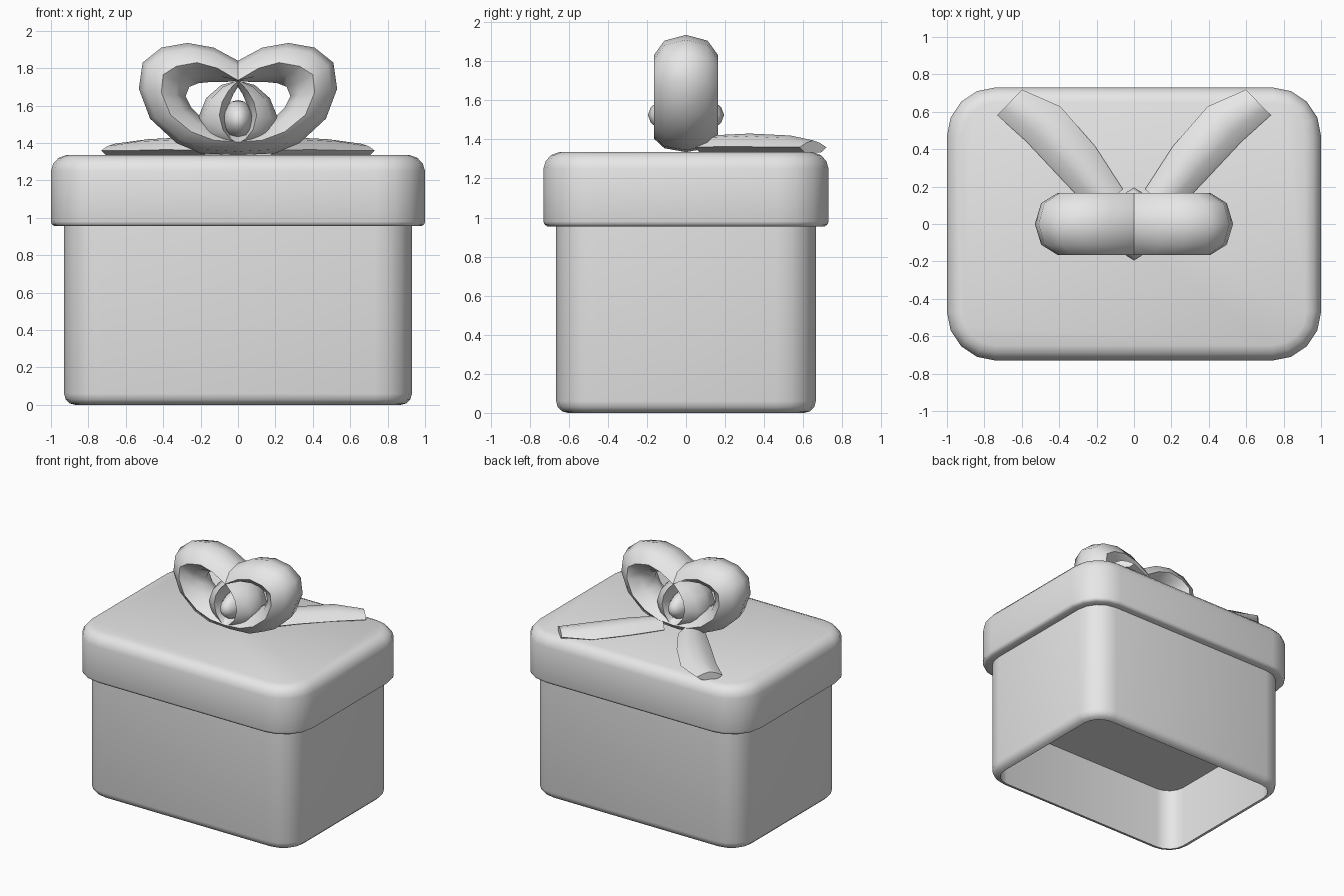
import bpy, bmesh
from math import sin, cos, pi, radians
from mathutils import Vector

if "Cube" in bpy.data.objects:
    bpy.data.objects.remove(bpy.data.objects["Cube"])

grey = bpy.data.materials.new("plain_grey")
grey.use_nodes = True
grey.diffuse_color = (0.8, 0.8, 0.8, 1)
grey.node_tree.nodes["Principled BSDF"].inputs["Base Color"].default_value = (0.8, 0.8, 0.8, 1)


def finish(name, bm, angle=40):
    """Turn a bmesh into a smooth shaded object."""
    bmesh.ops.recalc_face_normals(bm, faces=bm.faces)
    mesh = bpy.data.meshes.new(name)
    bm.to_mesh(mesh)
    bm.free()
    mesh.materials.append(grey)
    obj = bpy.data.objects.new(name, mesh)
    bpy.context.collection.objects.link(obj)
    bpy.ops.object.select_all(action='DESELECT')
    obj.select_set(True)
    bpy.context.view_layer.objects.active = obj
    bpy.ops.object.shade_smooth_by_angle(angle=radians(angle))
    return obj


def loft(rings, caps):
    """Skin closed rings of points, with optional caps at both ends."""
    bm = bmesh.new()
    rows = [[bm.verts.new(p) for p in ring] for ring in rings]
    n = len(rows[0])
    for a, b in zip(rows, rows[1:]):
        for i in range(n):
            j = (i + 1) % n
            bm.faces.new((a[i], a[j], b[j], b[i]))
    for row, cap in zip((rows[0], rows[-1]), caps):
        if cap:
            bm.faces.new(row)
    return bm


def rounded_rect(hx, hy, r, inset, z, segs=4):
    """Rounded rectangle ring, pulled inwards by inset."""
    pts = []
    for k, (sx, sy) in enumerate(((1, 1), (-1, 1), (-1, -1), (1, -1))):
        for s in range(segs + 1):
            a = (k + s / segs) * pi / 2
            pts.append((sx * (hx - r) + (r - inset) * cos(a),
                        sy * (hy - r) + (r - inset) * sin(a), z))
    return pts


def rounded_box(name, hx, hy, r, profile, caps):
    return finish(name, loft([rounded_rect(hx, hy, r, i, z) for i, z in profile], caps))


# Box body, open below with a recessed floor
rounded_box("box_body", 0.93, 0.665, 0.2,
            [(0.06, 0.5), (0.06, 0), (0.03, 0.008), (0.008, 0.03), (0, 0.06), (0, 1.0)],
            (True, True))

# Lid with a soft upper edge
rounded_box("box_lid", 1.0, 0.73, 0.26,
            [(0.08, 0.955), (0.02, 0.955), (0.005, 0.965), (0, 0.98), (0, 1.25),
             (0.012, 1.29), (0.04, 1.32), (0.08, 1.335)],
            (True, True))


def band(name, side, outer, rim, inner, half):
    """Bulged ribbon band; each station blends outer, rim and inner outlines."""
    rings = []
    for o, r, i in zip(outer, rim, inner):
        o, r, i = Vector(o), Vector(r), Vector(i)
        mid_out, mid_in = o.lerp(r, 0.28), i.lerp(r, 0.4)
        section = [(o, 0), (mid_out, -0.67), (r, -1), (mid_in, -0.6),
                   (i, 0), (mid_in, 0.6), (r, 1), (mid_out, 0.67)]
        rings.append([(side * p.x, y * half, p.y) for p, y in section])
    return finish(name, loft(rings, (False, False)), 50)


# Outlines as (x, z) pairs, from top centre round to bottom centre
loop_outer = [(0, 1.84), (.13, 1.91), (.27, 1.935), (.41, 1.91), (.51, 1.83),
              (.53, 1.69), (.47, 1.53), (.33, 1.4), (.2, 1.345), (0, 1.335)]
loop_rim = [(0, 1.735), (.11, 1.8), (.22, 1.83), (.33, 1.81), (.4, 1.765),
            (.41, 1.67), (.36, 1.55), (.25, 1.46), (.13, 1.415), (0, 1.405)]
loop_inner = [(0, 1.733), (.08, 1.725), (.16, 1.725), (.21, 1.72), (.26, 1.7),
              (.28, 1.65), (.25, 1.59), (.2, 1.54), (.1, 1.48), (0, 1.45)]
knot_outer = [(0, 1.735), (.09, 1.71), (.17, 1.64), (.215, 1.53), (.19, 1.44), (.1, 1.37), (0, 1.36)]
knot_rim = [(0, 1.735), (.05, 1.68), (.085, 1.62), (.1, 1.55), (.08, 1.47), (.04, 1.42), (0, 1.4)]
knot_inner = [(0, 1.7), (.025, 1.66), (.05, 1.6), (.06, 1.54), (.05, 1.47), (.025, 1.43), (0, 1.42)]

# Tail stations: centre x, centre y, half width, top z, edge z
tail_stations = [(.13, .115, .1, 1.42, 1.36), (.295, .325, .125, 1.43, 1.365),
                 (.485, .535, .13, 1.42, 1.36), (.665, .65, .095, 1.395, 1.36)]

for side, label in ((1, "left"), (-1, "right")):
    band("bow_loop_" + label, side, loop_outer, loop_rim, loop_inner, 0.165)
    band("knot_wrap_" + label, side, knot_outer, knot_rim, knot_inner, 0.16)
    # Ribbon tail lying on the lid
    rings = []
    for x, y, w, top, edge in tail_stations:
        section = [(-1, edge), (-0.5, top - 0.012), (0, top), (0.5, top - 0.012),
                   (1, edge), (0.6, 1.333), (-0.6, 1.333)]
        rings.append([(side * (x + u * w * 0.7), y - u * w * 0.72, z) for u, z in section])
    finish("ribbon_tail_" + label, loft(rings, (True, True)), 35)

# Knot core poking out of the wraps, front and back
bm = bmesh.new()
bmesh.ops.create_uvsphere(bm, u_segments=12, v_segments=8, radius=1)
for v in bm.verts:
    v.co = Vector((v.co.x * 0.085, v.co.y * 0.195, 1.525 + v.co.z * 0.105))
finish("knot_core", bm, 60)
